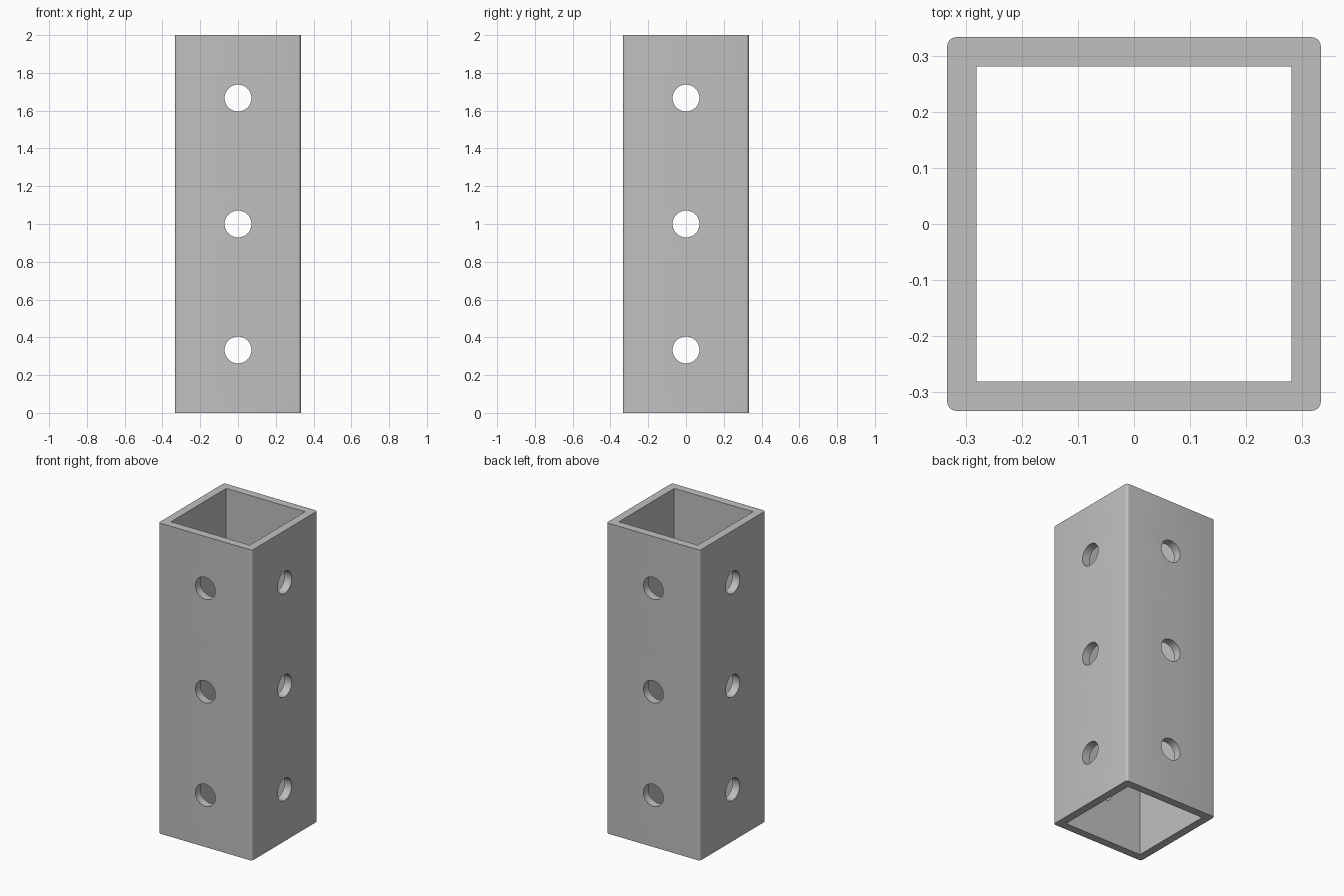
import bpy
import bmesh
from math import radians

HALF = 0.333      # half of the outer width
INNER = 0.281     # half of the bore width
HEIGHT = 2.0
HOLE_RADIUS = 0.071

cube = bpy.data.objects.get("Cube")
if cube:
    bpy.data.objects.remove(cube, do_unlink=True)

# Single metal colour
steel = bpy.data.materials.new("light grey metal")
steel.use_nodes = True
grey = (0.527, 0.527, 0.527, 1)
steel.diffuse_color = grey
steel.node_tree.nodes["Principled BSDF"].inputs["Base Color"].default_value = grey


def make_box(name, half, height, corner=0):
    """Upright box centred on the post, with optional rounded upright edges."""
    bm = bmesh.new()
    bmesh.ops.create_cube(bm, size=1)
    for v in bm.verts:
        v.co.x *= 2 * half
        v.co.y *= 2 * half
        v.co.z = v.co.z * height + HEIGHT / 2
    if corner:
        upright = [e for e in bm.edges
                   if abs(e.verts[0].co.z - e.verts[1].co.z) > height / 2]
        bmesh.ops.bevel(bm, geom=upright, offset=corner, segments=5,
                        profile=0.5, affect='EDGES')
    mesh = bpy.data.meshes.new(name)
    bm.to_mesh(mesh)
    bm.free()
    mesh.materials.append(steel)
    obj = bpy.data.objects.new(name, mesh)
    bpy.context.collection.objects.link(obj)
    return obj


def cut(target, cutter):
    """Subtract the cutter from the target and discard it."""
    mod = target.modifiers.new("cut", 'BOOLEAN')
    mod.operation = 'DIFFERENCE'
    mod.solver = 'EXACT'
    mod.object = cutter
    bpy.ops.object.select_all(action='DESELECT')
    target.select_set(True)
    bpy.context.view_layer.objects.active = target
    bpy.ops.object.modifier_apply(modifier=mod.name)
    bpy.data.objects.remove(cutter, do_unlink=True)


# Square tube with softened outer corners and a sharp square bore
post = make_box("square_tube", HALF, HEIGHT, corner=0.016)
cut(post, make_box("bore_cutter", INNER, HEIGHT + 0.2))

# Three levels of round holes through both pairs of walls
for level in (1, 3, 5):
    for rotation in ((radians(90), 0, 0), (0, radians(90), 0)):
        bpy.ops.mesh.primitive_cylinder_add(
            vertices=48, radius=HOLE_RADIUS, depth=1,
            location=(0, 0, HEIGHT * level / 6), rotation=rotation)
        drill = bpy.context.object
        drill.name = "hole_cutter"
        drill.data.materials.append(steel)
        cut(post, drill)

# Smooth curved walls, crisp rims
bpy.ops.object.select_all(action='DESELECT')
post.select_set(True)
bpy.context.view_layer.objects.active = post
bpy.ops.object.shade_smooth_by_angle(angle=radians(30))
